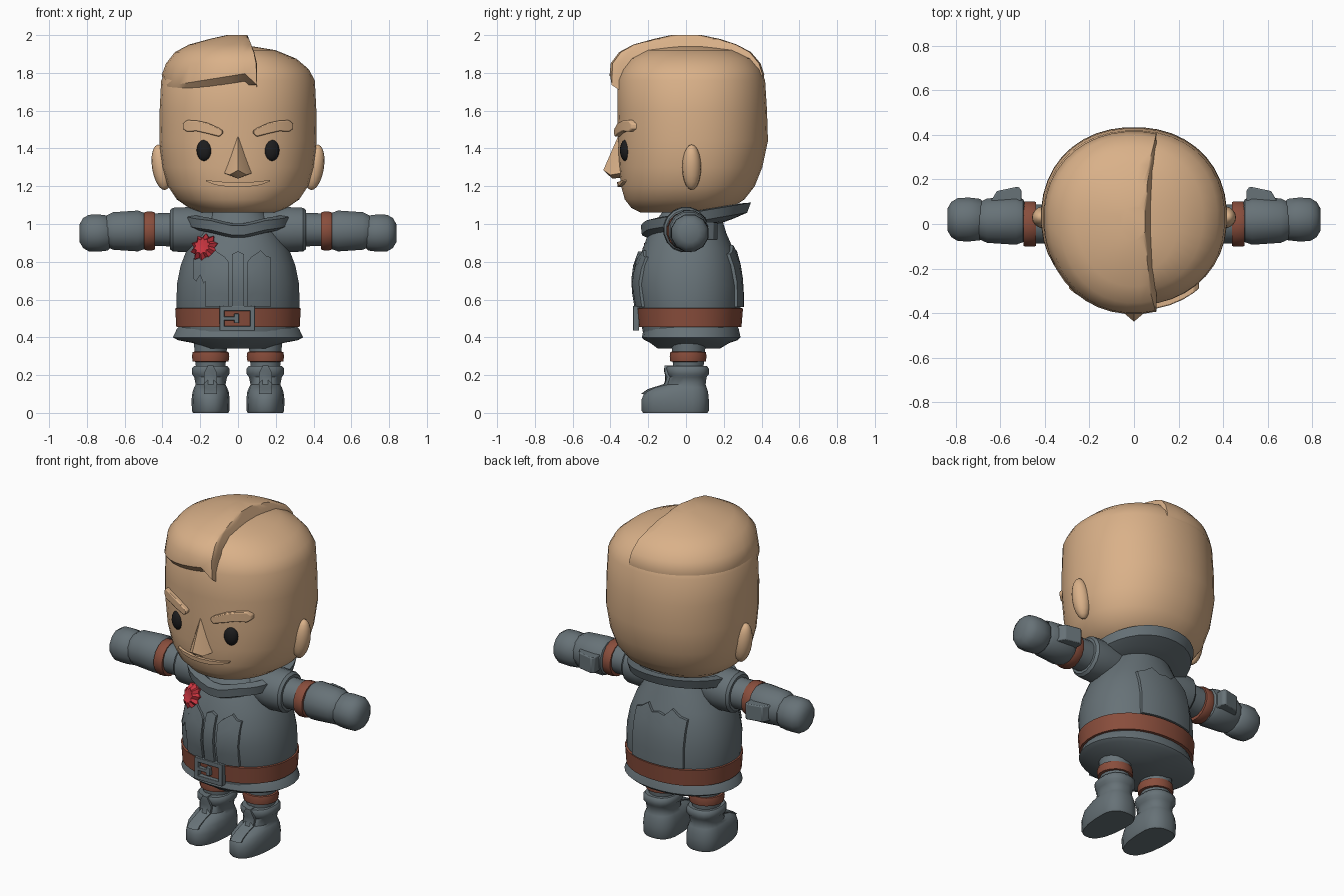
import bpy, bmesh, math
from mathutils import Vector

if "Cube" in bpy.data.objects:
    bpy.data.objects.remove(bpy.data.objects["Cube"])


def material(name, rgb):
    m = bpy.data.materials.new(name)
    m.diffuse_color = (*rgb, 1)
    m.use_nodes = True
    m.node_tree.nodes["Principled BSDF"].inputs["Base Color"].default_value = m.diffuse_color
    return m


SKIN = material("skin", (0.70, 0.44, 0.25))
CLOTH = material("grey cloth", (0.135, 0.168, 0.185))
LEATHER = material("brown leather", (0.25, 0.075, 0.045))
RED = material("red", (0.58, 0.035, 0.05))
BLACK = material("black", (0.012, 0.012, 0.013))


def finish(name, bm, mat, mirror=False, bevel=0, angle=35):
    bmesh.ops.remove_doubles(bm, verts=bm.verts, dist=1e-5)
    bmesh.ops.recalc_face_normals(bm, faces=bm.faces)
    me = bpy.data.meshes.new(name)
    bm.to_mesh(me)
    bm.free()
    ob = bpy.data.objects.new(name, me)
    bpy.context.collection.objects.link(ob)
    me.materials.append(mat)
    bpy.ops.object.select_all(action='DESELECT')
    ob.select_set(True)
    bpy.context.view_layer.objects.active = ob
    bpy.ops.object.shade_smooth_by_angle(angle=math.radians(angle))
    if bevel:
        b = ob.modifiers.new("bevel", 'BEVEL')
        b.width, b.segments = bevel, 2
    if mirror:
        ob.modifiers.new("mirror", 'MIRROR')
    return ob


def skin_rings(bm, rings, cap=True):
    rings = [[bm.verts.new(p) for p in r] for r in rings]
    n = len(rings[0])
    for a, b in zip(rings, rings[1:]):
        for i in range(n):
            bm.faces.new((a[i], a[(i + 1) % n], b[(i + 1) % n], b[i]))
    if cap:
        bm.faces.new(rings[0])
        bm.faces.new(rings[-1])


def loft(name, rows, mat, n=32, e=2.0, yc=0.0, xc=0.0, warp=None, cap=True, **kw):
    """Stack of rounded rings; each row is z, half width, front y, back y."""
    bm, rings = bmesh.new(), []
    for z, rx, yf, yb in rows:
        ring = []
        for i in range(n):
            a = 2 * math.pi * (i + 0.5) / n
            c, s = math.cos(a), math.sin(a)
            u = math.copysign(abs(c) ** (2 / e), c)
            v = math.copysign(abs(s) ** (2 / e), s)
            p = Vector((xc + rx * u, yc + v * (yb - yc if v > 0 else yc - yf), z))
            ring.append(warp(p) if warp else p)
        rings.append(ring)
    skin_rings(bm, rings, cap)
    return finish(name, bm, mat, **kw)


def surface(rows, e, yc, side=-1):
    """Returns y on the front or back of a loft at a given x and z."""
    def f(x, z):
        z = min(max(z, rows[0][0]), rows[-1][0])
        for a, b in zip(rows, rows[1:]):
            if a[0] <= z <= b[0]:
                t = (z - a[0]) / max(b[0] - a[0], 1e-6)
                rx, yf, yb = [a[k] + t * (b[k] - a[k]) for k in (1, 2, 3)]
                break
        k = max(0.0, 1 - min(1, abs(x) / rx) ** e) ** (1 / e)
        return yc + k * ((yb - yc) if side > 0 else (yf - yc))
    return f


def plate(name, cols, surf, t, mat, side=-1, levels=4, sink=0.04, **kw):
    """Plate hugging a surface; each column is x, bottom z, top z."""
    bm, rings = bmesh.new(), []
    for x, zb, zt in cols:
        zs = [zb + (zt - zb) * j / levels for j in range(levels + 1)]
        outer = [(x, surf(x, z) + side * t, z) for z in zs]
        inner = [(x, surf(x, z) - side * sink, z) for z in reversed(zs)]
        rings.append(outer + inner)
    skin_rings(bm, rings)
    return finish(name, bm, mat, **kw)


def lathe_x(name, prof, mat, y=0.0, z=0.97, n=12, **kw):
    bm = bmesh.new()
    skin_rings(bm, [[(x, y + r * math.cos(2 * math.pi * (i + .5) / n),
                      z + r * math.sin(2 * math.pi * (i + .5) / n)) for i in range(n)]
                    for x, r in prof])
    return finish(name, bm, mat, mirror=True, **kw)


def ellipsoid(name, loc, size, mat, tilt=(0, 0, 0), mirror=True):
    bm = bmesh.new()
    bmesh.ops.create_uvsphere(bm, u_segments=16, v_segments=10, radius=1)
    from mathutils import Euler
    rot = Euler(tilt).to_matrix()
    for v in bm.verts:
        v.co = rot @ Vector([c * s for c, s in zip(v.co, size)]) + Vector(loc)
    return finish(name, bm, mat, mirror=mirror)


# Head
HEAD = [(1.06, .20, -.24, .17), (1.085, .26, -.29, .24), (1.13, .325, -.325, .31), (1.20, .372, -.345, .365),
        (1.30, .402, -.355, .405), (1.44, .418, -.36, .435), (1.60, .416, -.365, .43), (1.76, .408, -.365, .42),
        (1.82, .375, -.34, .395), (1.875, .31, -.30, .35), (1.92, .20, -.22, .26), (1.94, .08, -.08, .12)]
loft("head", HEAD, SKIN, n=40, e=2.15, yc=.03, angle=50)
face = surface(HEAD, 2.15, .03)


# Swept hair, cut off along the parting
def parting(p):
    if p.y < -.1 and p.z < 1.85:
        p.z += .16 * p.x
    cut = min(.10, .05 + (2.0 - p.z) * .4)
    if p.x > cut:
        p.x = cut
        if p.y < -.3 and p.z < 1.85:
            p.z -= .07
    return p


HAIR = [(1.73, .39, -.345, .40), (1.79, .405, -.405, .416), (1.85, .382, -.40, .396), (1.91, .335, -.355, .345),
        (1.95, .26, -.28, .27), (1.98, .15, -.17, .18), (2.0, .06, -.08, .08)]
loft("swept_hair", HAIR, SKIN, n=40, e=2.1, yc=.03, warp=parting, angle=40)

# Face details
plate("eyebrow", [(.08, 1.478, 1.495), (.10, 1.462, 1.508), (.16, 1.478, 1.535), (.22, 1.492, 1.548),
                  (.27, 1.488, 1.55), (.292, 1.505, 1.53)], face, .026, SKIN, mirror=True, levels=3, bevel=.006)
ellipsoid("eye", (.178, face(.178, 1.39) + .008, 1.39), (.042, .03, .057), BLACK, (0, 0, .2))
ellipsoid("ear", (.405, .03, 1.30), (.05, .05, .122), SKIN, (0, .16, 0))
plate("lower_lip", [(-.17, 1.226, 1.234), (-.12, 1.207, 1.226), (-.06, 1.198, 1.222), (0, 1.196, 1.221),
                    (.06, 1.198, 1.222), (.12, 1.207, 1.226), (.17, 1.226, 1.234)], face, .018, SKIN, levels=1)
bm = bmesh.new()
nose = [bm.verts.new(p) for p in [(0, -.355, 1.475), (0, -.438, 1.285), (-.075, -.34, 1.27), (.075, -.34, 1.27),
                                  (-.045, -.40, 1.26), (.045, -.40, 1.26), (0, -.39, 1.24), (0, -.30, 1.25)]]
bmesh.ops.convex_hull(bm, input=nose)
finish("nose", bm, SKIN, angle=50)

# Coat body
COAT = [(.43, .31, -.23, .275), (.56, .327, -.255, .29), (.68, .325, -.275, .29), (.78, .305, -.262, .275),
        (.87, .27, -.23, .25), (.95, .22, -.20, .215), (1.03, .17, -.15, .19), (1.07, .14, -.12, .17)]
loft("coat_body", COAT, CLOTH, e=2.15, yc=.02)
front, back = surface(COAT, 2.15, .02), surface(COAT, 2.15, .02, 1)
loft("coat_skirt", [(.34, .17, -.15, .18), (.37, .24, -.19, .23), (.385, .32, -.22, .275), (.40, .346, -.235, .29),
                    (.445, .325, -.225, .28), (.47, .30, -.22, .27)], CLOTH, e=2.1, yc=.02)
plate("coat_placket", [(-.032, .56, .84), (0, .56, .855), (.032, .56, .84)], front, .018, CLOTH)
plate("coat_front_panel", [(.05, .56, .80), (.07, .56, .825), (.12, .56, .86), (.15, .56, .83), (.172, .56, .825)],
      front, .014, CLOTH, mirror=True)
plate("coat_back_panel", [(-.17, .56, .84), (-.13, .56, .855), (-.08, .56, .89), (-.04, .56, .85), (0, .56, .86),
                          (.04, .56, .85), (.08, .56, .89), (.13, .56, .855), (.17, .56, .84)],
      back, .016, CLOTH, side=1)


# Tilted open collar, dipping to a point at the front
def lean(p):
    p.z += .17 * p.y - (.03 * max(0, 1 - abs(p.x) / .15) if p.y < 0 else 0)
    return p


loft("collar", [(.97, .17, -.15, .17), (.985, .25, -.205, .25), (1.005, .29, -.235, .325), (1.055, .30, -.24, .345),
                (1.06, .255, -.19, .29), (1.01, .20, -.14, .22), (.99, .15, -.1, .16)],
     CLOTH, e=2.1, yc=.02, warp=lean, angle=30)

# Belt and buckle
loft("belt", [(.455, .31, -.23, .27), (.455, .328, -.255, .295), (.553, .334, -.265, .303), (.56, .31, -.24, .27)],
     LEATHER, e=2.15, yc=.02, angle=30)


def belt_front(x, z):
    return -.268


for nm, x0, x1, z0, z1 in [("buckle_left", -.097, -.072, .435, .567), ("buckle_right", .064, .09, .435, .567),
                           ("buckle_top", -.08, .075, .54, .567), ("buckle_bottom", -.08, .075, .435, .46),
                           ("buckle_prong", -.08, .005, .49, .51), ("buckle_bar", -.02, .005, .475, .525)]:
    plate(nm, [(x0, z0, z1), (x1, z0, z1)], belt_front, .012, CLOTH, levels=1, sink=.02, bevel=.003)

# Rosette badge with ribbon tails
bm = bmesh.new()
normal = Vector((-.4, -.85, .3)).normalized()
turn = normal.to_track_quat('Z', 'Y')
spot = Vector((-.18, front(-.18, .875) - .012, .875))
N = 20


def star(k, h):
    return [spot + turn @ Vector((k * r * math.cos(math.pi * 2 * i / N), k * r * math.sin(math.pi * 2 * i / N), h))
            for i in range(N) for r in [.08 if i % 2 else .06]]


skin_rings(bm, [star(.95, -.03), star(1, .0), star(.6, .028), star(.2, .022)])
finish("rosette", bm, RED, angle=20)
plate("ribbon_tails", [(-.235, .71, .82), (-.222, .695, .82), (-.20, .73, .82), (-.182, .685, .82), (-.17, .70, .82)],
      front, .012, CLOTH)

# Arms
lathe_x("shoulder", [(.12, .10), (.26, .122), (.345, .118), (.36, .105), (.36, .09), (.45, .088)], CLOTH, n=16)
lathe_x("arm_band", [(.44, .085), (.44, .10), (.452, .104), (.485, .104), (.497, .10), (.497, .085)], LEATHER, z=.963, n=16)
lathe_x("glove_cuff", [(.49, .085), (.498, .10), (.53, .112), (.66, .103), (.69, .088), (.71, .075)], CLOTH, y=.015, z=.963)
lathe_x("hand", [(.665, .07), (.69, .096), (.74, .102), (.79, .10), (.82, .082), (.838, .05)], CLOTH, y=.02, z=.952, angle=50)
bm = bmesh.new()
flap = [(.505, .06), (.505, .152), (.52, .168), (.615, .148), (.65, .09), (.65, .06)]
skin_rings(bm, [[(x, y, z) for x, y in flap] for z in (.915, 1.01)])
finish("cuff_flap", bm, CLOTH, mirror=True, bevel=.006)

# Legs and boots
X = .145
loft("trouser_leg", [(.20, .075, -.065, .09), (.30, .085, -.075, .10), (.40, .092, -.08, .11)],
     CLOTH, n=16, yc=.01, xc=X, mirror=True)
loft("knee_band", [(.27, .08, -.07, .09), (.273, .097, -.085, .107), (.30, .101, -.088, .111), (.322, .097, -.085, .107),
                   (.326, .08, -.07, .09)], LEATHER, n=16, yc=.01, xc=X, mirror=True, angle=30)
BOOT = [(0, .095, -.23, .115), (.012, .10, -.238, .122), (.07, .102, -.238, .122), (.11, .097, -.222, .118),
        (.135, .088, -.17, .11), (.15, .08, -.105, .105), (.19, .088, -.09, .11), (.205, .10, -.10, .122),
        (.235, .10, -.105, .122), (.247, .09, -.10, .112)]
loft("boot", BOOT, CLOTH, n=20, e=2.4, yc=.01, xc=X, mirror=True, angle=45)
boot_front = surface(BOOT, 2.4, .01)
plate("boot_strap", [(X - .035, .10, .21), (X - .015, .10, .25), (X + .015, .10, .25), (X + .035, .10, .21)],
      lambda x, z: boot_front(x - X, z), .014, CLOTH, mirror=True, levels=6)
